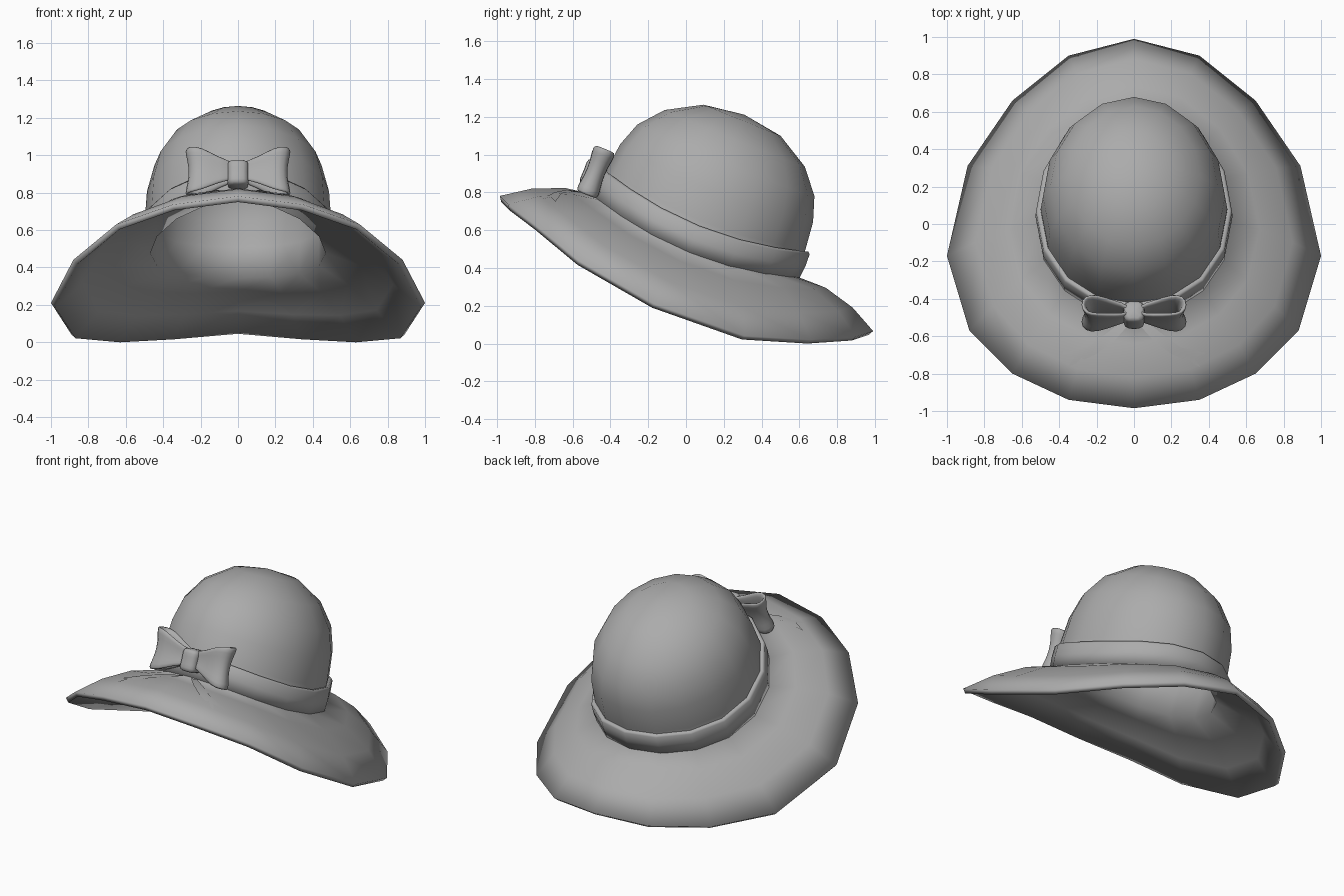
import bpy, bmesh, math
from mathutils import Vector
from mathutils.bvhtree import BVHTree

if "Cube" in bpy.data.objects:
    bpy.data.objects.remove(bpy.data.objects["Cube"])

N = 16
TILT = math.radians(22)
CO, SI = math.cos(TILT), math.sin(TILT)
ORIGIN = Vector((0, 0.05, 0.58))

# Mid-grey felt used on every part
felt = bpy.data.materials.new("grey_felt")
felt.diffuse_color = (0.41, 0.41, 0.41, 1)
felt.use_nodes = True
felt.node_tree.nodes["Principled BSDF"].inputs["Base Color"].default_value = felt.diffuse_color


def place(x, u, w):
    """Tilted hat frame (x across, u towards back, w up the crown) to world."""
    return ORIGIN + Vector((x, u * CO + w * SI, -u * SI + w * CO))


def make(name, verts, faces, mods=()):
    mesh = bpy.data.meshes.new(name)
    bm = bmesh.new()
    vs = [bm.verts.new(v) for v in verts]
    for f in faces:
        bm.faces.new([vs[i] for i in f])
    bmesh.ops.recalc_face_normals(bm, faces=bm.faces)
    # open shells: the highest face must look upwards
    bm.faces.ensure_lookup_table()
    top = max(bm.faces, key=lambda f: f.calc_center_median().z)
    if name == "crown_and_brim" and top.normal.z < 0:
        bmesh.ops.reverse_faces(bm, faces=bm.faces)
    for f in bm.faces:
        f.smooth = True
    bm.to_mesh(mesh)
    bm.free()
    mesh.materials.append(felt)
    ob = bpy.data.objects.new(name, mesh)
    bpy.context.collection.objects.link(ob)
    bpy.context.view_layer.objects.active = ob
    for kind, props in mods:
        m = ob.modifiers.new(kind.title(), kind)
        for k, v in props.items():
            setattr(m, k, v)
        bpy.ops.object.modifier_apply(modifier=m.name)
    return ob


def grid_faces(rows, cols, closed=True):
    return [(r * cols + c, r * cols + (c + 1) % cols,
             (r + 1) * cols + (c + 1) % cols, (r + 1) * cols + c)
            for r in range(rows - 1) for c in range(cols if closed else cols - 1)]


def ring(radius, w, droop, ratio):
    pts = []
    for i in range(N):
        a = 2 * math.pi * i / N
        x = radius * ratio * math.sin(a)
        pts.append(place(x, -radius * math.cos(a), w - droop * x * x))
    return pts


# Crown and brim: one tilted shell, brim drooping at the sides
profile = [(0.22, 0.658, .885), (0.40, 0.555, .885), (0.505, 0.43, .885),
           (0.55, 0.30, .885), (0.567, 0.15, .88), (0.57, 0.0, .868)]
rim_half = [(0, -.985, .79), (.35, -.94, .745), (.65, -.80, .64), (.88, -.57, .45), (1, -.17, .22),
            (.89, .31, .05), (.65, .66, .028), (.35, .90, .045), (0, .99, .075)]
rim = [Vector(p) for p in rim_half]
rim += [Vector((-p[0], p[1], p[2])) for p in rim_half[7:0:-1]]
verts = []
for r, w, ratio in profile:
    verts += ring(r, w, 0.34 * (1 - w / 0.68), ratio)
base = verts[-N:]
up = place(0, 0, 1) - ORIGIN
for t in (0.35, 0.7, 1.0):
    verts += [b.lerp(e, t) + up * (0.19 * t * (1 - t)) for b, e in zip(base, rim)]
faces = grid_faces(len(profile) + 3, N)
verts.append(place(0, 0, 0.69))
faces += [(i, (i + 1) % N, len(verts) - 1) for i in range(N)]
surface = BVHTree.FromPolygons(verts, faces)
hat = make("crown_and_brim", verts, faces, [('SOLIDIFY', dict(thickness=0.032, offset=-1))])

# Ribbon band around the crown: outer wall, rounded top and inner lip
walls = [(0.572, -0.01), (0.594, -0.01), (0.600, 0.07), (0.597, 0.135), (0.585, 0.145), (0.562, 0.135)]
verts = []
for r, w in walls:
    verts += ring(r, w, 0.34, 0.878)
make("hat_band", verts, grid_faces(len(walls), N))

# Bow loops: flared ribbon loops open at top and bottom, pinched at mid height
BU, BW = -0.615, 0.115
path = [(.02, -.035, .05), (.10, -.05, .07), (.20, -.07, .125), (.27, -.06, .13), (.295, 0, .13),
        (.27, .06, .13), (.20, .07, .125), (.10, .05, .07), (.02, .035, .05)]
for side, s in (("right", 1), ("left", -1)):
    verts = []
    for k in (-1, -0.5, 0, 0.5, 1):
        pinch = 1 - k * k
        for x, u, h in path:
            verts.append(place(s * x * (1 - 0.085 * pinch), BU + u * (1 - 0.25 * pinch), BW + k * h))
    make(side + "_bow_loop", verts, grid_faces(5, len(path)),
         [('SOLIDIFY', dict(thickness=0.025, offset=-1)), ('SUBSURF', dict(levels=1))])

# Bow knot: rounded wrap
verts = []
for w, r in ((-.075, .85), (-.05, 1), (0, .92), (.05, 1), (.075, .85)):
    for x, u in ((-.06, -.04), (-.04, -.062), (.04, -.062), (.06, -.04),
                 (.06, .04), (.04, .062), (-.04, .062), (-.06, .04)):
        verts.append(place(x * r, BU - .005 + u * r, BW - .015 + w))
faces = grid_faces(5, 8) + [tuple(range(8)), tuple(range(32, 40))]
make("bow_knot", verts, faces, [('SUBSURF', dict(levels=1))])

# Ribbon tails: swallow-tailed strips resting on the brim
strip = [(.05, -.51), (.16, -.595), (.25, -.66), (.385, -.69),
         (.04, -.525), (.135, -.615), (.225, -.68), (.32, -.715),
         (.03, -.54), (.11, -.63), (.20, -.695), (.355, -.765)]
for side, s in (("right", 1), ("left", -1)):
    verts = []
    for x, y in strip:
        hit = surface.ray_cast(Vector((s * x, y, 2)), Vector((0, 0, -1)))[0]
        verts.append(hit + Vector((0, 0, 0.006)))
    tail = make(side + "_ribbon_tail", verts, grid_faces(3, 4, False))
    if tail.data.polygons[0].normal.z < 0:
        tail.data.flip_normals()

# Rest the whole hat on the ground plane
low = min(v.co.z for v in hat.data.vertices)
for o in bpy.context.scene.objects:
    for v in o.data.vertices:
        v.co.z -= low
